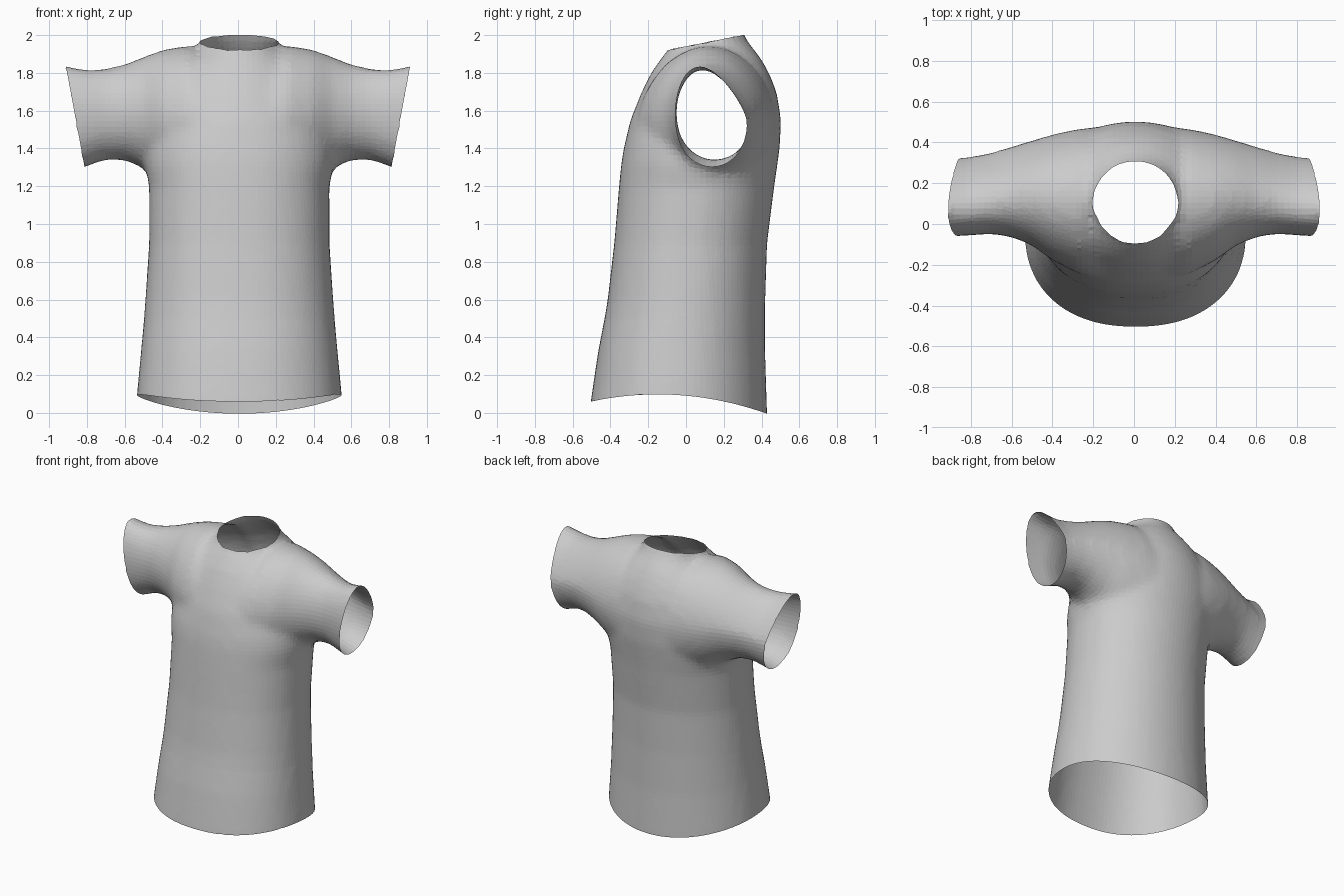
import bpy, bmesh, math
from mathutils import Vector

cube = bpy.data.objects.get("Cube")
if cube:
    bpy.data.objects.remove(cube)


def oval(n, front_power, back_power):
    """Unit superellipse as (u, v) pairs, with its own squareness on the -v and +v halves."""
    out = []
    for i in range(n):
        a = 2 * math.pi * i / n
        c, s = math.cos(a), math.sin(a)
        e = 2 / (back_power if s > 0 else front_power)
        out.append((math.copysign(abs(c) ** e, c), math.copysign(abs(s) ** e, s)))
    return out


def loft(bm, rings):
    """Closed solid through a list of point rings."""
    loops = [[bm.verts.new(p) for p in ring] for ring in rings]
    n = len(loops[0])
    for a, b in zip(loops, loops[1:]):
        for i in range(n):
            j = (i + 1) % n
            bm.faces.new((a[i], a[j], b[j], b[i]))
    bm.faces.new(loops[0][::-1])
    bm.faces.new(loops[-1])


bm = bmesh.new()

# Body and neck: height, front y, back y, half width, front squareness
body = [(-.2, -.52, .43, .55, 2.25), (0, -.505, .43, .543, 2.25), (.3, -.465, .42, .52, 2.25),
        (.6, -.415, .42, .498, 2.25), (.9, -.38, .43, .478, 2.25), (1.2, -.355, .468, .478, 2.25),
        (1.32, -.343, .485, .5, 2.2), (1.4, -.33, .497, .5, 2.2), (1.55, -.295, .505, .48, 2.1),
        (1.7, -.235, .48, .43, 2), (1.8, -.185, .44, .37, 2), (1.88, -.13, .395, .285, 2),
        (1.93, -.085, .355, .215, 2), (1.97, -.075, .325, .197, 2), (2.1, -.07, .26, .19, 2)]
rings = []
for z, front, back, half, power in body:
    mid, depth = (front + back) / 2, (back - front) / 2
    rings.append([(.007 + half * u, mid + depth * v, z) for u, v in oval(48, power, 2.03)])
loft(bm, rings)

# Shoulders and sleeves: x, front y, back y, bottom z, top z
arm = [(0, -.27, .475, 1.1, 1.88), (.2, -.265, .475, 1.12, 1.925), (.27, -.245, .467, 1.15, 1.945),
       (.4, -.18, .44, 1.22, 1.922), (.5, -.105, .41, 1.295, 1.885), (.6, -.065, .38, 1.338, 1.845),
       (.7, -.048, .35, 1.34, 1.822), (.8, -.055, .33, 1.305, 1.817), (.9, -.06, .322, 1.26, 1.835),
       (1, -.065, .322, 1.22, 1.855)]
rings = []
for x, front, back, low, high in [(-a[0], *a[1:]) for a in arm[:0:-1]] + arm:
    mid, depth = (front + back) / 2, (back - front) / 2
    zc, h = (low + high) / 2, (high - low) / 2
    t = min(1, abs(x) / .8)
    ring = []
    for u, v in oval(40, 2.05, 2):
        up = max(v, 0)
        y = mid + depth * u * (1 - .2 * t * up) + (.04 - .1 * t) * up
        ring.append((x, y, zc + h * v))
    rings.append(ring)
loft(bm, rings)
bmesh.ops.recalc_face_normals(bm, faces=bm.faces)

mesh = bpy.data.meshes.new("shirt")
bm.to_mesh(mesh)
bm.free()
shirt = bpy.data.objects.new("shirt", mesh)
bpy.context.collection.objects.link(shirt)

# Fuse body and sleeves into one cloth surface
fuse = shirt.modifiers.new("fuse", 'REMESH')
fuse.mode = 'VOXEL'
fuse.voxel_size = .03
soften = shirt.modifiers.new("soften", 'SMOOTH')
soften.factor = .5
soften.iterations = 6
bpy.context.view_layer.objects.active = shirt
shirt.select_set(True)
for name in ("fuse", "soften"):
    bpy.ops.object.modifier_apply(modifier=name)

# Cut the hem, neck and sleeve openings
bm = bmesh.new()
bm.from_mesh(shirt.data)
cuts = [((0, 0, 0), (0, 0, -1)), ((0, -.09, 1.922), (0, -.2, 1))]
cuts += [((s * .91, 0, 1.83), (s, 0, -.185)) for s in (-1, 1)]
for point, normal in cuts:
    bmesh.ops.bisect_plane(bm, geom=bm.verts[:] + bm.edges[:] + bm.faces[:], dist=.004,
                           plane_co=Vector(point), plane_no=Vector(normal), clear_outer=True)

# Curve the hem: high at the sides, low at the back
for v in bm.verts:
    v.co.z += (.098 - .305 * (v.co.y + .15) ** 2) * max(0, 1 - v.co.z / .5)
bm.to_mesh(shirt.data)
bm.free()
for p in shirt.data.polygons:
    p.use_smooth = False

grey = bpy.data.materials.new("light grey cloth")
grey.use_nodes = True
colour = (.6, .6, .6, 1)
grey.diffuse_color = colour
grey.node_tree.nodes["Principled BSDF"].inputs["Base Color"].default_value = colour
shirt.data.materials.clear()
shirt.data.materials.append(grey)
